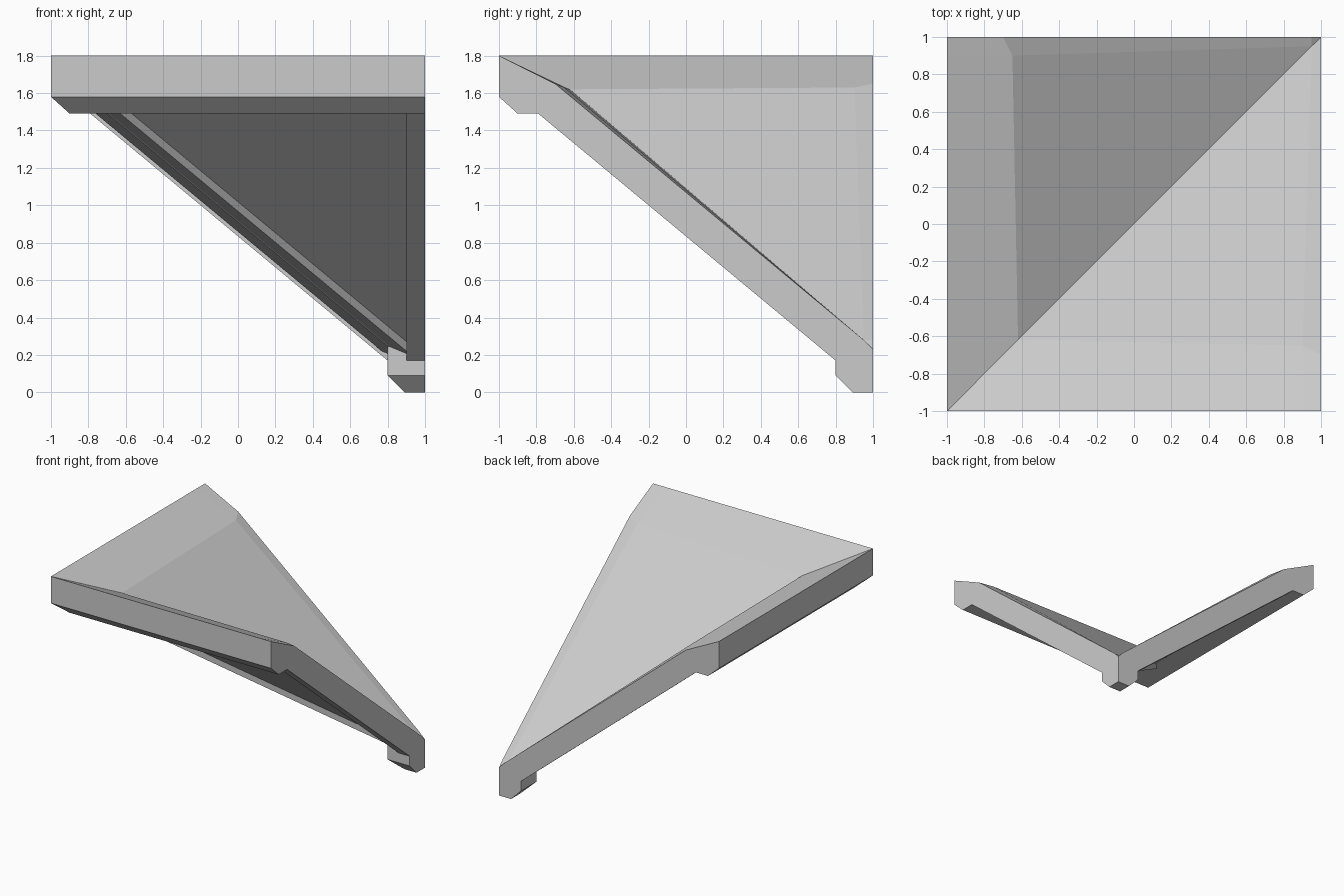
import bpy, bmesh

cube = bpy.data.objects.get("Cube")
if cube:
    bpy.data.objects.remove(cube, do_unlink=True)

# One plain grey for the whole piece
grey = bpy.data.materials.new("pale grey")
grey.use_nodes = True
COLOR = (0.6, 0.6, 0.6, 1)
grey.diffuse_color = COLOR
grey.node_tree.nodes["Principled BSDF"].inputs["Base Color"].default_value = COLOR


def finish(bm, name):
    bmesh.ops.remove_doubles(bm, verts=bm.verts, dist=0.0005)
    bmesh.ops.dissolve_degenerate(bm, edges=bm.edges, dist=0.0005)
    bmesh.ops.recalc_face_normals(bm, faces=bm.faces)
    mesh = bpy.data.meshes.new(name)
    bm.to_mesh(mesh)
    bm.free()
    mesh.materials.append(grey)
    obj = bpy.data.objects.new(name, mesh)
    bpy.context.collection.objects.link(obj)
    return obj


def loft(bm, rings, swap=False, cap_start=True):
    """Skin closed rings of points; swap mirrors across the valley diagonal."""
    loops = [[bm.verts.new((y, x, z) if swap else (x, y, z)) for x, y, z in ring]
             for ring in rings]
    n = len(loops[0])
    for a, b in zip(loops, loops[1:]):
        for i in range(n):
            j = (i + 1) % n
            bm.faces.new((a[i], a[j], b[j], b[i]))
    if cap_start:
        bm.faces.new(loops[0])
    bm.faces.new(loops[-1])


# Roof section as (y, z); the bend below the ridge shifts near the open edge
def section(bend):
    return [(-1, 1.8), bend, (0.95, 0.28), (1, 0.23), (1, 0), (0.89, 0),
            (0.8, 0.09), (0.8, 0.245), (-0.7, 1.49), (-0.9, 1.49), (-1, 1.58)]


# Two sloping panels mitred along the valley diagonal
stations = [(-1, (-0.62, 1.62)), (0.9, (-0.65, 1.63)), (1, (-0.7, 1.65))]
rings = [[(max(x, y), y, z) for y, z in section(bend)] for x, bend in stations]
bm = bmesh.new()
for swap in (False, True):
    loft(bm, rings, swap, cap_start=False)
finish(bm, "valley_roof_panels")

# Deeper rims under both open edges
rim = [(-0.79, 1.49), (-0.7, 1.5), (0.81, 0.26), (0.81, 0.17), (0.8, 0.17)]
for name, swap in (("left_edge_rim", False), ("back_edge_rim", True)):
    bm = bmesh.new()
    loft(bm, [[(x, y, z) for y, z in rim] for x in (0.9, 1)], swap)
    finish(bm, name)

# Flat-bottomed beam filling the underside of the valley
W = 0.066
beam = []
for s in (-0.695, 0.865):
    z = 1.49 - 0.83 * (s + 0.695)
    beam.append([(s + W, s - W, z), (s - W, s + W, z),
                 (s - W, s + W, z + 0.08), (s + W, s - W, z + 0.08)])
bm = bmesh.new()
loft(bm, beam)
finish(bm, "valley_beam")
